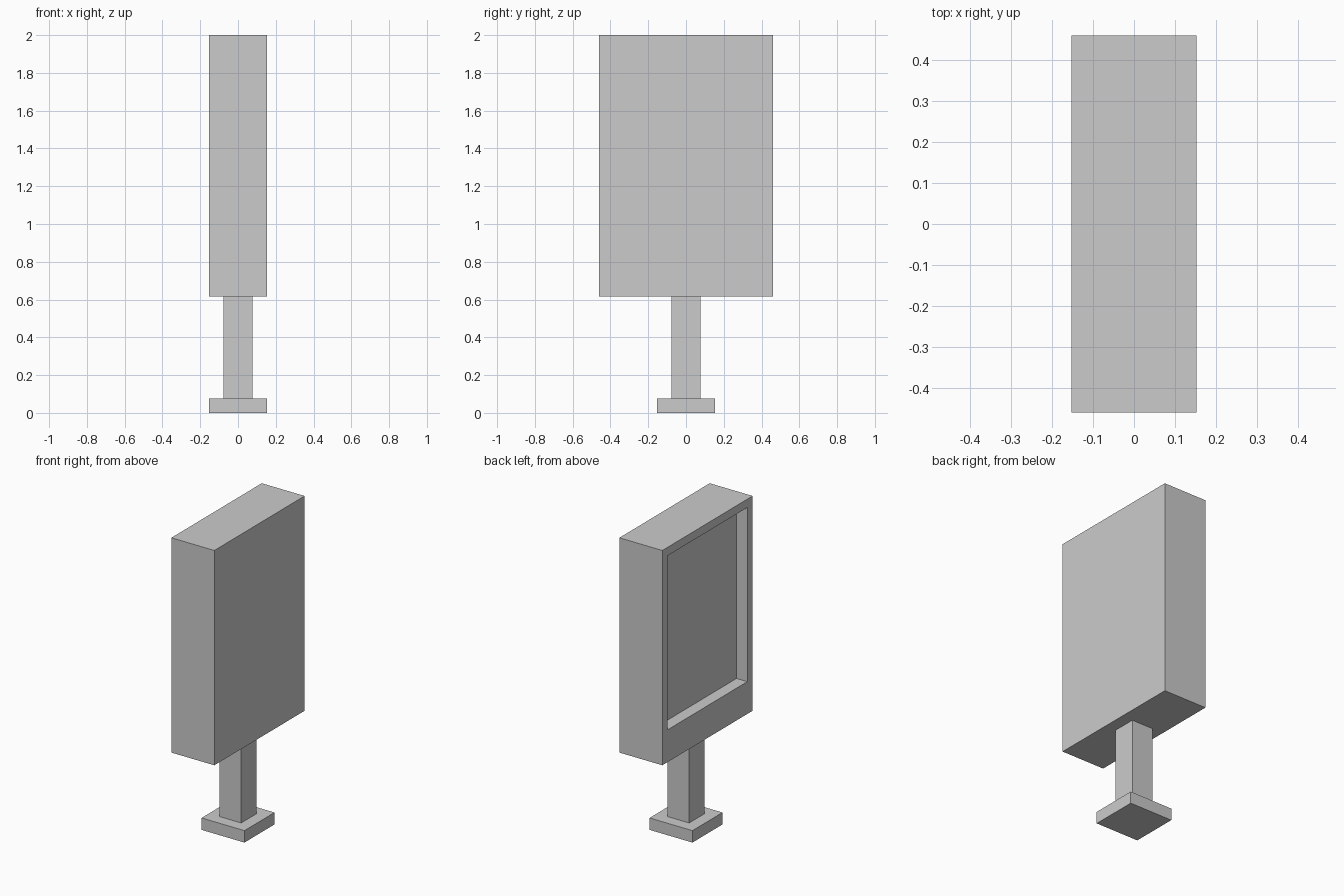
import bpy, bmesh
from mathutils import Matrix, Vector

if "Cube" in bpy.data.objects:
    bpy.data.objects.remove(bpy.data.objects["Cube"])

U = 1 / 13            # one module of the model
HX, HY = 0.153, 0.46  # half thickness and half width of the panel


def box(name, hx, hy, z0, z1, edit=None):
    bm = bmesh.new()
    m = Matrix.Translation((0, 0, (z0 + z1) / 2)) @ Matrix.Diagonal((2 * hx, 2 * hy, z1 - z0, 1))
    bmesh.ops.create_cube(bm, size=1, matrix=m)
    if edit:
        edit(bm)
    bmesh.ops.recalc_face_normals(bm, faces=bm.faces)
    me = bpy.data.meshes.new(name)
    bm.to_mesh(me)
    bm.free()
    ob = bpy.data.objects.new(name, me)
    bpy.context.collection.objects.link(ob)
    return ob


def recess(bm):
    # framed display recess on the -x side, with a taller lower border
    bm.normal_update()
    face = min(bm.faces, key=lambda f: f.calc_center_median().x)
    bmesh.ops.inset_region(bm, faces=[face], thickness=U)
    mid = face.calc_center_median().z
    for v in face.verts:
        if v.co.z < mid:
            v.co.z += 2 * U
    new = bmesh.ops.extrude_discrete_faces(bm, faces=[face])["faces"][0]
    bmesh.ops.translate(bm, verts=new.verts, vec=Vector((U, 0, 0)))


# square foot, post and panel
box("foot", HX, HX, 0, U)
box("post", U, U, U, 8 * U)
box("display_panel", HX, HY, 8 * U, 2, recess)
